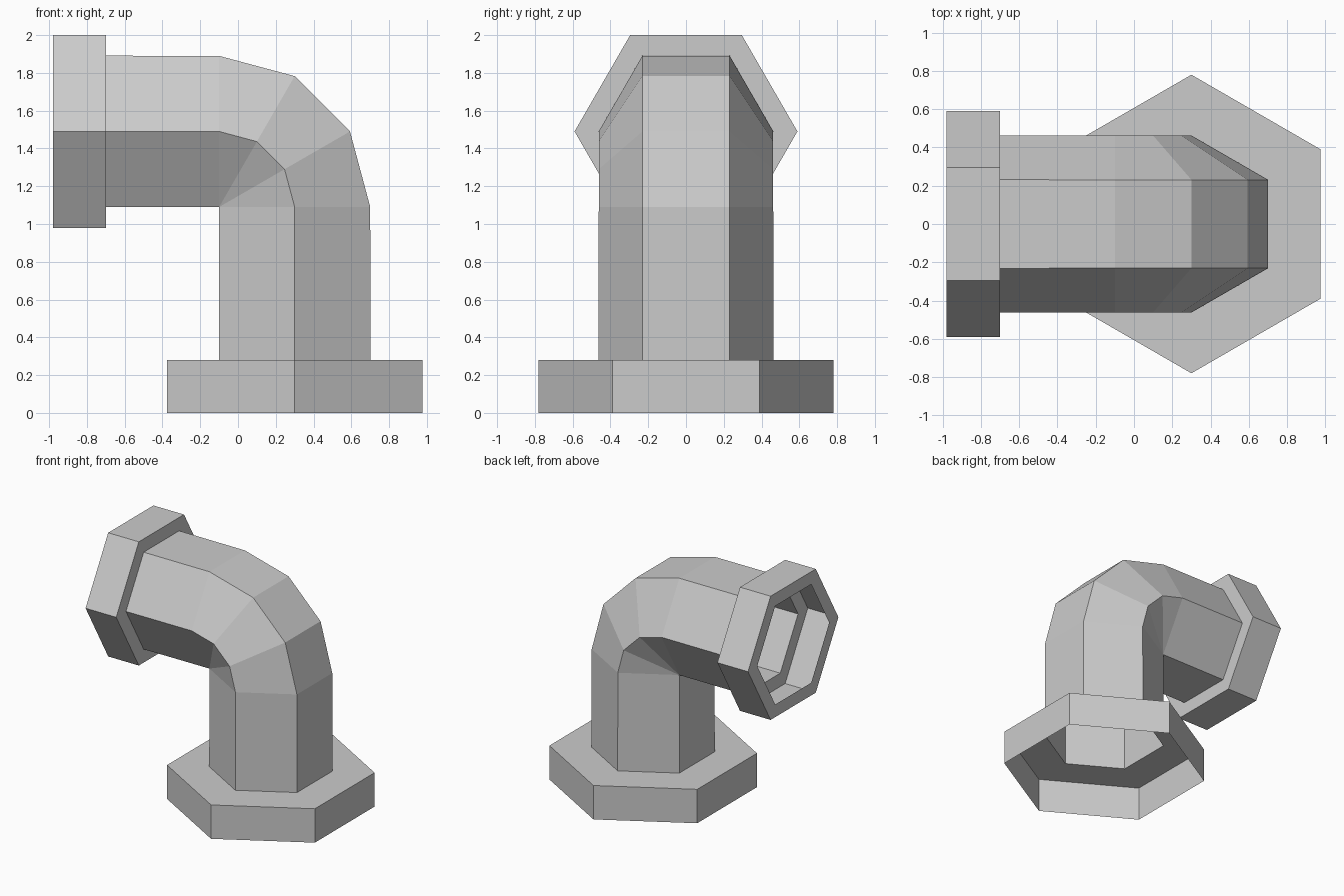
import bpy, bmesh
from math import radians, sin, cos
from mathutils import Vector

if "Cube" in bpy.data.objects:
    bpy.data.objects.remove(bpy.data.objects["Cube"])

PIPE_R, BASE_R, COLLAR_R, RIM_R = 0.463, 0.78, 0.59, 0.47
PIVOT = Vector((-0.1, 0, 1.09))   # inner corner the elbow turns about
BEND = 0.4                        # pivot to pipe axis


def ring(x, z, turn, radius):
    """Hexagon with corners on +-y, tilted by the turn angle in the xz plane."""
    u = Vector((cos(radians(turn)), 0, sin(radians(turn))))
    v = Vector((0, 1, 0))
    c = Vector((x, 0, z))
    return [c + radius * (u * sin(radians(60 * k)) + v * cos(radians(60 * k)))
            for k in range(6)]


def loft(name, rings):
    """Join successive hexagons into an open shell with flat faces."""
    bm = bmesh.new()
    loops = [[bm.verts.new(p) for p in r] for r in rings]
    for a, b in zip(loops, loops[1:]):
        for k in range(6):
            n = (k + 1) % 6
            bm.faces.new((a[k], a[n], b[n], b[k]))
    bmesh.ops.remove_doubles(bm, verts=bm.verts, dist=0.004)
    bmesh.ops.recalc_face_normals(bm, faces=bm.faces)
    mesh = bpy.data.meshes.new(name)
    bm.to_mesh(mesh)
    bm.free()
    obj = bpy.data.objects.new(name, mesh)
    bpy.context.collection.objects.link(obj)
    return obj


# Pipe: upright run, three-segment elbow, horizontal run
elbow = [ring(PIVOT.x + BEND * cos(radians(t)), PIVOT.z + BEND * sin(radians(t)), t,
              BEND / cos(radians(30))) for t in (0, 30, 60, 90)]
loft("elbow_pipe", [ring(0.3, 0.28, 0, PIPE_R)] + elbow + [ring(-0.7, 1.49, 90, PIPE_R)])

# Base flange: thin shell, open underneath
loft("base_flange", [ring(0.3, 0, 0, BASE_R), ring(0.3, 0.28, 0, BASE_R),
                     ring(0.3, 0.28, 0, PIPE_R)])

# End collar: hollow, with an inward rim around the mouth
loft("end_collar", [ring(-0.7, 1.49, 90, PIPE_R), ring(-0.7, 1.49, 90, COLLAR_R),
                    ring(-0.98, 1.49, 90, COLLAR_R), ring(-0.98, 1.49, 90, RIM_R)])
